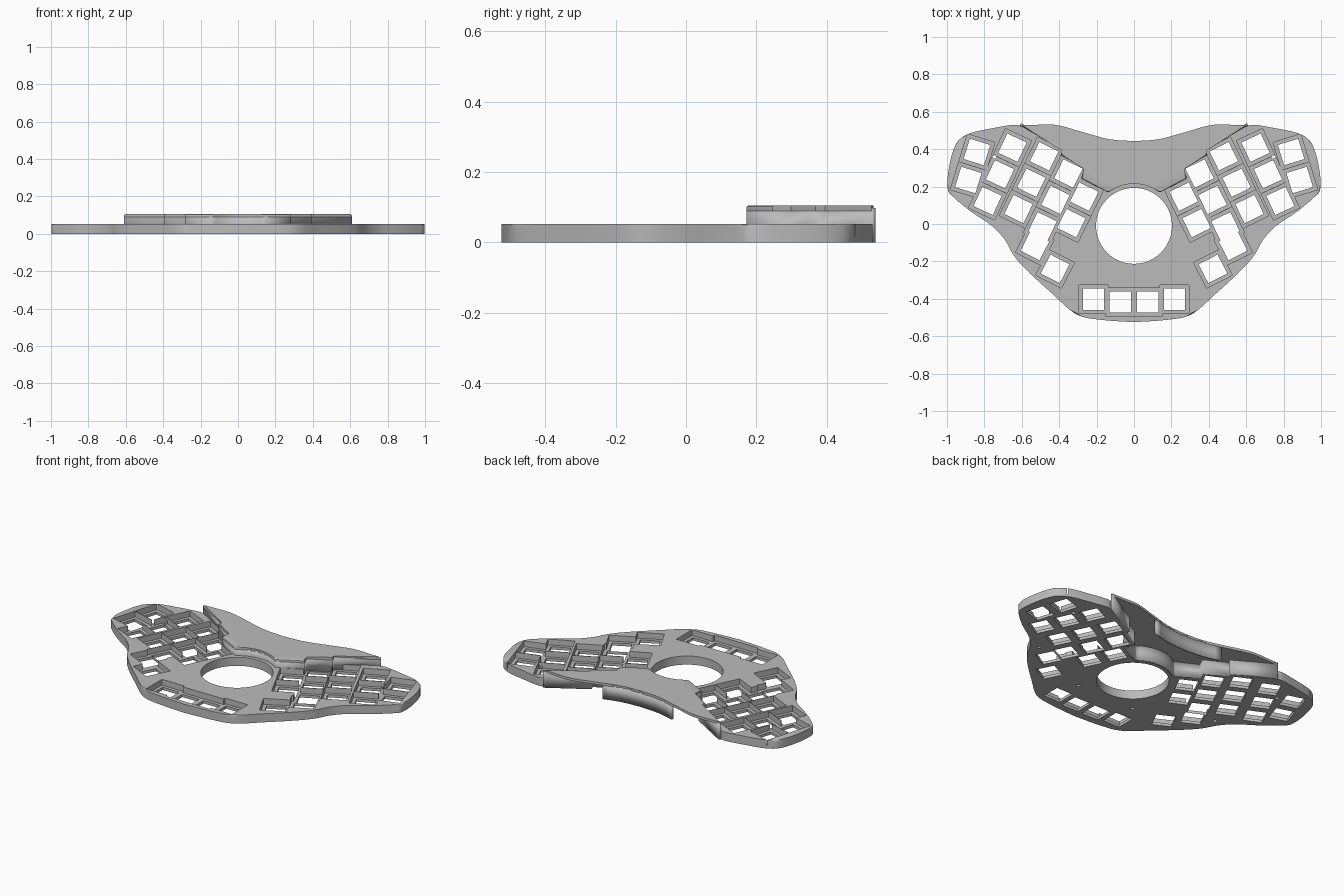
import bpy, bmesh, math
from mathutils import Vector

cube = bpy.data.objects.get("Cube")
if cube:
    bpy.data.objects.remove(cube)

grey = bpy.data.materials.new("matte_grey")
grey.use_nodes = True
grey.diffuse_color = (0.5, 0.5, 0.5, 1)
grey.node_tree.nodes["Principled BSDF"].inputs["Base Color"].default_value = (0.5, 0.5, 0.5, 1)

DECK, ROOF, FLOOR, WALL = 0.053, 0.105, 0.017, 0.014


def make(name, bm):
    bmesh.ops.recalc_face_normals(bm, faces=bm.faces)
    mesh = bpy.data.meshes.new(name)
    bm.to_mesh(mesh)
    bm.free()
    ob = bpy.data.objects.new(name, mesh)
    bpy.context.collection.objects.link(ob)
    mesh.materials.append(grey)
    return ob


def prism(bm, pts, z0, z1):
    """Extrude a closed outline and return its top edges in order."""
    low = [bm.verts.new((x, y, z0)) for x, y in pts]
    top = [bm.verts.new((x, y, z1)) for x, y in pts]
    bm.faces.new(low[::-1])
    bm.faces.new(top)
    for i in range(len(pts)):
        j = (i + 1) % len(pts)
        bm.faces.new((low[i], low[j], top[j], top[i]))
    return [bm.edges.get((top[i], top[(i + 1) % len(top)])) for i in range(len(top))]


def smooth(pts, steps=4):
    """Catmull-Rom curve through open points."""
    p = [Vector(q) for q in pts]
    p = [2 * p[0] - p[1]] + p + [2 * p[-1] - p[-2]]
    out = []
    for a, b, c, d in zip(p, p[1:], p[2:], p[3:]):
        for k in range(steps):
            t = k / steps
            out.append(0.5 * (2 * b + (c - a) * t + (2 * a - 5 * b + 4 * c - d) * t * t
                              + (3 * b - a - 3 * c + d) * t ** 3))
    return [tuple(v) for v in out] + [tuple(p[-2])]


def mirrored(half):
    """Half path starting on the centre line, completed from -x to +x."""
    return [(-x, y) for x, y in half[:0:-1]] + half


def square(x, y, half, tilt):
    c, s = math.cos(tilt), math.sin(tilt)
    return [(x + half * (u * c - v * s), y + half * (u * s + v * c))
            for u, v in ((-1, -1), (1, -1), (1, 1), (-1, 1))]


def disc(x, y, r, n):
    return [(x + r * math.cos(2 * math.pi * i / n), y + r * math.sin(2 * math.pi * i / n))
            for i in range(n)]


def cut(target, bm, name):
    cutter = make(name, bm)
    mod = target.modifiers.new(name, 'BOOLEAN')
    mod.object, mod.operation, mod.solver = cutter, 'DIFFERENCE', 'EXACT'
    mod.use_self = True
    bpy.context.view_layer.objects.active = target
    bpy.ops.object.modifier_apply(modifier=name)
    bpy.data.objects.remove(cutter)


# Stepped line where the low deck meets the raised roof
arc = [(0.225 * math.sin(a), 0.225 * math.cos(a) - 0.01)
       for a in [math.radians(6 * i) for i in range(7)]]
step_half = arc + [(0.145, 0.172), (0.283, 0.246), (0.262, 0.298), (0.393, 0.368),
                   (0.38, 0.395), (0.61, 0.527)]
step_line = mirrored(step_half)

# Low deck: smooth outer outline, stepped back edge
outer = mirrored(smooth([(0, -0.525), (0.18, -0.512), (0.31, -0.482), (0.44, -0.37),
                         (0.56, -0.26), (0.64, -0.172), (0.69, -0.085), (0.76, -0.01),
                         (0.87, 0.065), (0.96, 0.14), (0.996, 0.19), (0.988, 0.31),
                         (0.95, 0.43), (0.88, 0.484), (0.74, 0.515), (0.65, 0.53),
                         (0.61, 0.527)]))
bm = bmesh.new()
rim = prism(bm, outer + step_line[-2:0:-1], 0, DECK)
bmesh.ops.bevel(bm, geom=rim[:len(outer) - 1], offset=0.007, segments=3,
                profile=0.5, affect='EDGES')
deck = make("key_deck", bm)

# Key positions: first key x, y, tilt in degrees, number of keys
columns = [(0.84, 0.385, 17, 2), (0.65, 0.408, 25, 3), (0.48, 0.362, 26, 3),
           (0.351, 0.27, 26, 3), (0.266, 0.146, 26, 2),
           (0.53, -0.118, 27, 1), (0.422, -0.24, 27, 1),
           (0.217, -0.402, 0, 1), (0.073, -0.417, 0, 1)]
keys = []
for x, y, deg, count in columns:
    t = math.radians(deg)
    for k in range(count):
        kx, ky = x + 0.157 * k * math.sin(t), y - 0.157 * k * math.cos(t)
        keys += [(kx, ky, t), (-kx, ky, -t)]

# Recessed key wells
bm = bmesh.new()
for x, y, t in keys:
    prism(bm, square(x, y, 0.077, t), FLOOR, 0.2)
cut(deck, bm, "key_wells")

# Switch openings, ball opening and screw holes
bm = bmesh.new()
for x, y, t in keys:
    prism(bm, square(x, y, 0.057, t), -0.1, 0.2)
prism(bm, disc(0, -0.01, 0.203, 72), -0.1, 0.2)
for x, y in ((0.2, -0.25), (0.645, -0.06), (0.745, 0.36)):
    for side in (-1, 1):
        prism(bm, disc(side * x, y, 0.011, 16), -0.1, 0.035)
cut(deck, bm, "through_openings")

# Raised roof plate over the open rear bay
back = mirrored(smooth([(0, 0.443), (0.13, 0.453), (0.27, 0.49), (0.38, 0.522),
                        (0.45, 0.532), (0.55, 0.529), (0.61, 0.527)]))
bm = bmesh.new()
rim = prism(bm, step_line + back[-2:0:-1], ROOF - 0.015, ROOF)
bmesh.ops.bevel(bm, geom=rim, offset=0.006, segments=3, profile=0.5, affect='EDGES')
roof = make("raised_roof", bm)


def ribbon_wall(name, pts, z0, z1, side):
    """Vertical wall along a path, thickened to one side in y."""
    mesh = bpy.data.meshes.new(name)
    n = len(pts)
    verts = [(x, y, z) for z in (z0, z1) for x, y in pts]
    mesh.from_pydata(verts, [], [(i, i + 1, n + i + 1, n + i) for i in range(n - 1)])
    mesh.materials.append(grey)
    ob = bpy.data.objects.new(name, mesh)
    bpy.context.collection.objects.link(ob)
    mod = ob.modifiers.new("thickness", 'SOLIDIFY')
    mod.thickness, mod.offset = WALL, side
    return ob


# Walls closing the bay at the front and at the middle of the back
front_wall = ribbon_wall("bay_front_wall", step_line, 0, ROOF - 0.007, -1)
back_wall = ribbon_wall("bay_back_wall", [p for p in back if abs(p[0]) < 0.26],
                        0.005, ROOF - 0.007, 1)

for ob in (deck, roof, front_wall, back_wall):
    bpy.ops.object.select_all(action='DESELECT')
    ob.select_set(True)
    bpy.context.view_layer.objects.active = ob
    bpy.ops.object.shade_smooth_by_angle(angle=math.radians(30))
